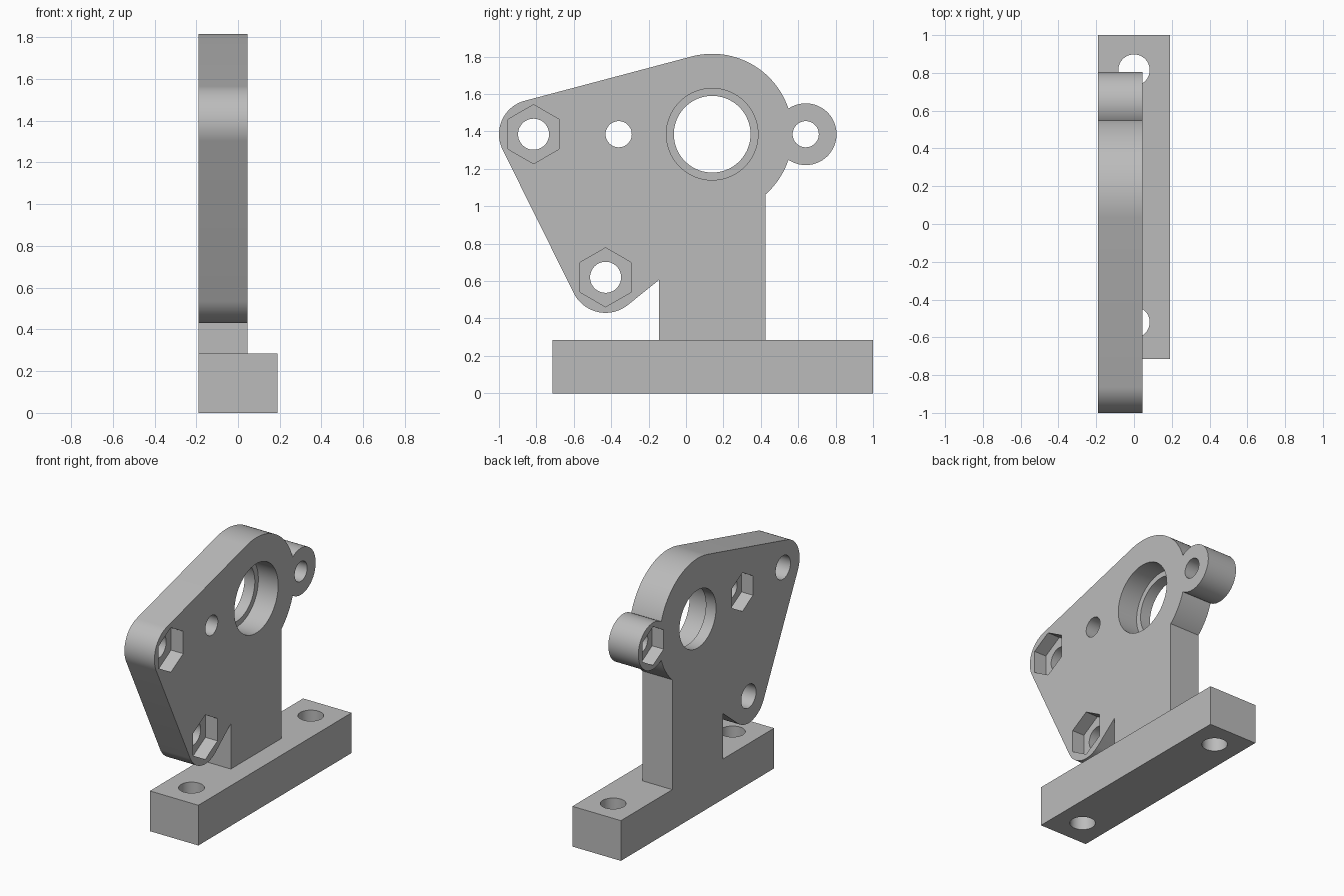
import bpy, bmesh, math
from mathutils import Vector
from mathutils.geometry import convex_hull_2d

cube = bpy.data.objects.get("Cube")
if cube:
    bpy.data.objects.remove(cube, do_unlink=True)

grey = bpy.data.materials.new("light grey plastic")
grey.use_nodes = True
grey.diffuse_color = (0.5, 0.5, 0.5, 1)
grey.node_tree.nodes["Principled BSDF"].inputs["Base Color"].default_value = (0.5, 0.5, 0.5, 1)

BACK, FACE = -0.19, 0.045      # plate thickness along x
AXIS = 1.385                   # height of the bore


def ring(a, b, r, n=96):
    """Points of a circle or polygon, first corner pointing up."""
    return [(a + r * math.sin(2 * math.pi * i / n),
             b + r * math.cos(2 * math.pi * i / n)) for i in range(n)]


def prism(name, points, low, high, axis="x"):
    """Extrude a 2D outline along x (outline in y, z) or along z (outline in x, y)."""
    bm = bmesh.new()
    place = (lambda p: (low, *p)) if axis == "x" else (lambda p: (*p, low))
    shift = (high - low, 0, 0) if axis == "x" else (0, 0, high - low)
    face = bm.faces.new([bm.verts.new(place(p)) for p in points])
    top = bmesh.ops.extrude_face_region(bm, geom=[face])["geom"]
    bmesh.ops.translate(bm, vec=shift,
                        verts=[v for v in top if isinstance(v, bmesh.types.BMVert)])
    bmesh.ops.recalc_face_normals(bm, faces=bm.faces)
    mesh = bpy.data.meshes.new(name)
    bm.to_mesh(mesh)
    bm.free()
    mesh.materials.append(grey)
    obj = bpy.data.objects.new(name, mesh)
    bpy.context.collection.objects.link(obj)
    return obj


def rect(a0, a1, b0, b1):
    return [(a0, b0), (a1, b0), (a1, b1), (a0, b1)]


def combine(target, tool, operation):
    """Apply a boolean and discard the tool."""
    bpy.context.view_layer.objects.active = target
    mod = target.modifiers.new(operation, "BOOLEAN")
    mod.operation, mod.solver, mod.object = operation, "EXACT", tool
    bpy.ops.object.modifier_apply(modifier=mod.name)
    bpy.data.objects.remove(tool, do_unlink=True)


# Plate: hull of three round bosses
pts = ring(-0.815, AXIS, 0.185) + ring(-0.43, 0.62, 0.19) + ring(0.14, AXIS, 0.43, 128)
hull = [pts[i] for i in convex_hull_2d([Vector(p) for p in pts])]
bracket = prism("mounting_bracket", hull, BACK, FACE)

# Column, hinge ear and foot
combine(bracket, prism("column", rect(-0.145, 0.425, 0.1, AXIS), BACK, FACE), "UNION")
combine(bracket, prism("hinge_ear", ring(0.64, AXIS, 0.165), BACK, FACE), "UNION")
combine(bracket, prism("foot", rect(-0.19, 0.19, -0.715, 1), 0, 0.285, "z"), "UNION")

# Bearing seat with a retaining lip on the back
cuts = [prism("bore", ring(0.14, AXIS, 0.205), -0.3, 0.3),
        prism("bearing_seat", ring(0.14, AXIS, 0.245), -0.11, 0.3)]

# Bolt holes with hexagonal nut pockets: y, z, hole radius, pocket radius, pocket on face
for y, z, hole, nut, on_face in ((-0.815, AXIS, 0.083, 0.158, True),
                                 (-0.43, 0.62, 0.083, 0.158, True),
                                 (-0.36, AXIS, 0.07, 0.137, False),
                                 (0.64, AXIS, 0.07, 0.137, False)):
    cuts.append(prism("bolt_hole", ring(y, z, hole, 48), -0.3, 0.3))
    span = (FACE - 0.095, 0.3) if on_face else (-0.3, BACK + 0.09)
    cuts.append(prism("nut_pocket", ring(y, z, nut, 6), *span))

# Screw holes through the foot
for y in (-0.52, 0.815):
    cuts.append(prism("foot_hole", ring(0, y, 0.083, 48), -0.1, 0.4, "z"))

# The front hole runs below the overhanging plate, so stop it above the foot
for cut in cuts:
    combine(bracket, cut, "DIFFERENCE")

bpy.ops.object.select_all(action="DESELECT")
bracket.select_set(True)
bpy.context.view_layer.objects.active = bracket
bpy.ops.object.shade_smooth_by_angle(angle=math.radians(25))
